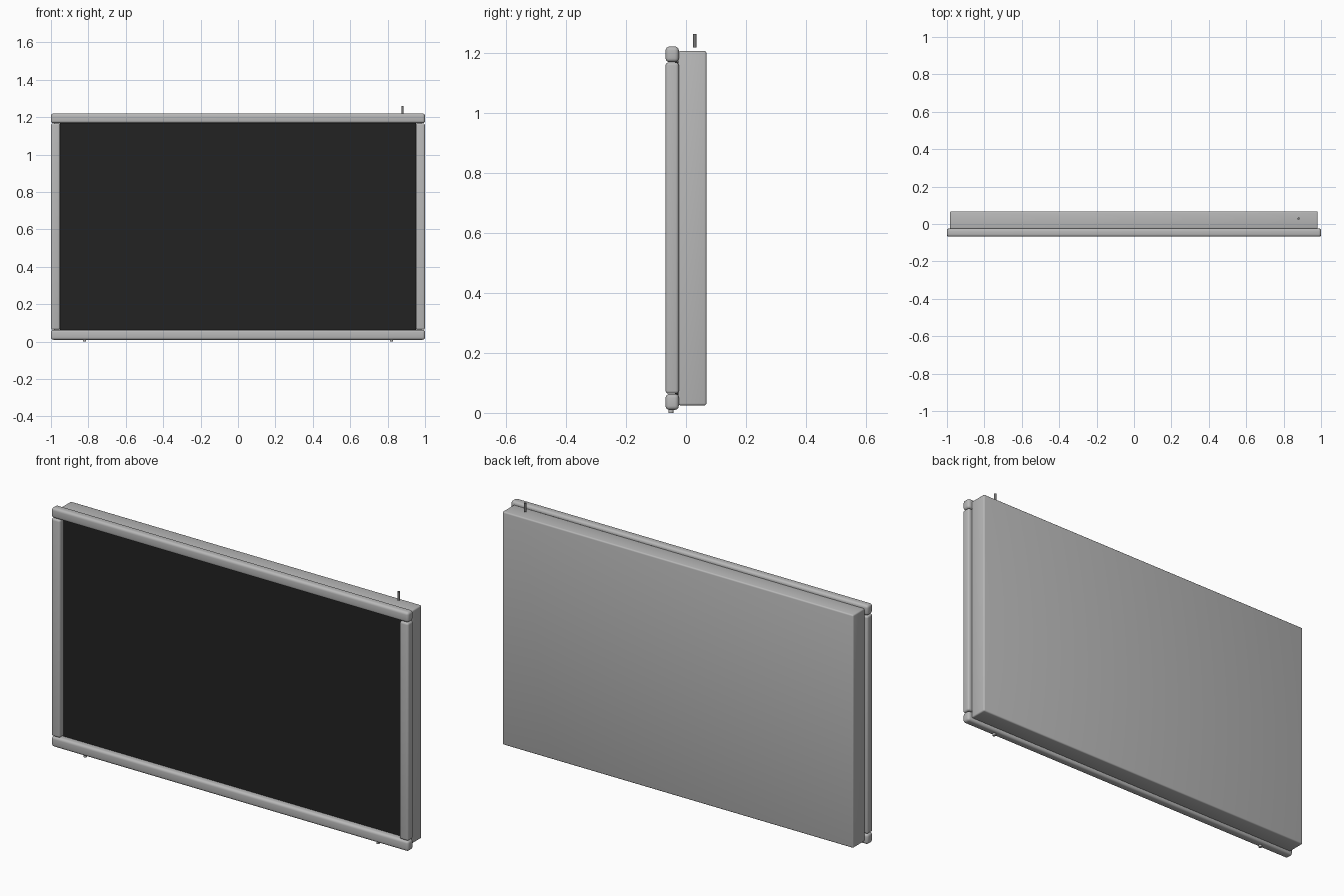
import bpy
import math

if "Cube" in bpy.data.objects:
    bpy.data.objects.remove(bpy.data.objects["Cube"])


def material(name, value):
    m = bpy.data.materials.new(name)
    m.diffuse_color = (value, value, value, 1)
    m.use_nodes = True
    m.node_tree.nodes["Principled BSDF"].inputs["Base Color"].default_value = m.diffuse_color
    return m


grey = material("casing grey", 0.48)
black = material("screen black", 0.016)
dark = material("pin grey", 0.18)


def finish(ob, name, mat):
    ob.name = name
    ob.data.materials.append(mat)
    bpy.ops.object.shade_smooth_by_angle(angle=math.radians(35))


def box(name, lo, hi, mat, bevel=0.0, segments=4):
    """Box between two corners, with optional rounded edges."""
    centre = [(a + b) / 2 for a, b in zip(lo, hi)]
    bpy.ops.mesh.primitive_cube_add(size=1, location=centre)
    ob = bpy.context.object
    ob.scale = [b - a for a, b in zip(lo, hi)]
    bpy.ops.object.transform_apply(location=False, rotation=False, scale=True)
    if bevel:
        mod = ob.modifiers.new("rounded edges", 'BEVEL')
        mod.width = bevel
        mod.segments = segments
        bpy.ops.object.modifier_apply(modifier=mod.name)
    finish(ob, name, mat)


def rod(name, x, y, z0, z1, radius, mat):
    bpy.ops.mesh.primitive_cylinder_add(vertices=20, radius=radius, depth=z1 - z0,
                                        location=(x, y, (z0 + z1) / 2))
    finish(bpy.context.object, name, mat)


# Deep casing behind the frame
box("casing", (-0.984, -0.026, 0.025), (0.982, 0.068, 1.205), grey, 0.007, 3)

# Recessed screen panel
box("screen", (-0.952, -0.036, 0.06), (0.952, -0.02, 1.17), black)

# Rounded frame: full-width rails with posts between them
F, B = -0.068, -0.024
box("top_rail", (-1, F, 1.168), (1, B, 1.22), grey, 0.013)
box("bottom_rail", (-1, F, 0.01), (1, B, 0.063), grey, 0.013)
box("left_post", (-1, F, 0.064), (-0.951, B, 1.167), grey, 0.01)
box("right_post", (0.951, F, 0.064), (1, B, 1.167), grey, 0.01)

# Small pin above the casing
rod("top_pin", 0.88, 0.029, 1.217, 1.261, 0.006, dark)

# Little feet under the bottom rail
for side, x in (("left", -0.82), ("right", 0.82)):
    rod(side + "_foot", x, -0.05, 0.0, 0.014, 0.008, grey)
